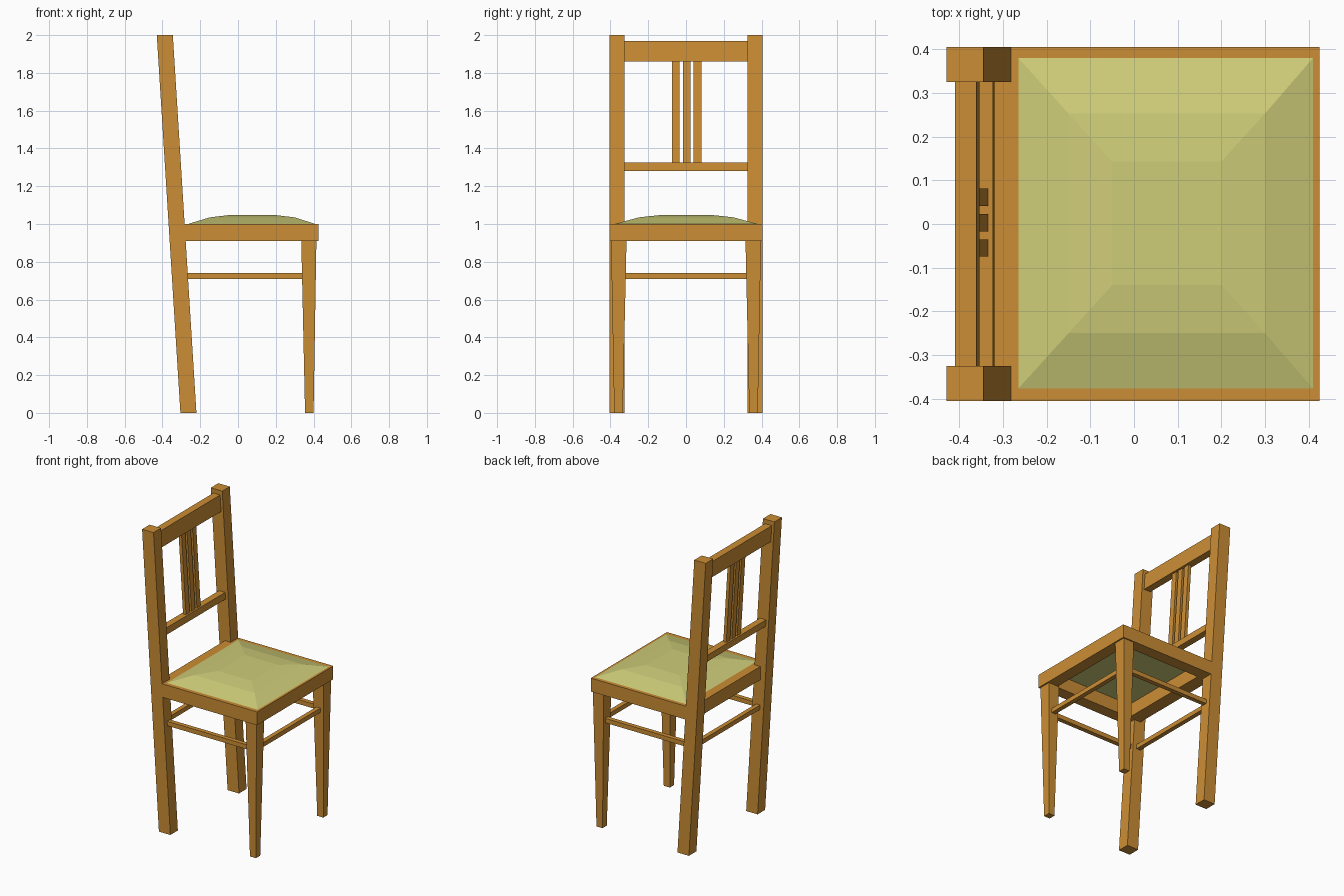
import bpy

if "Cube" in bpy.data.objects:
    bpy.data.objects.remove(bpy.data.objects["Cube"])


def material(name, color):
    m = bpy.data.materials.new(name)
    m.diffuse_color = color
    m.use_nodes = True
    m.node_tree.nodes["Principled BSDF"].inputs["Base Color"].default_value = m.diffuse_color
    return m


WOOD = material("wood", (0.60, 0.27, 0.035, 1))
FABRIC = material("fabric", (0.62, 0.61, 0.19, 1))


def loft(name, rings, mat=WOOD):
    """Solid through stacked rectangles (x0, x1, y0, y1, z), bottom to top."""
    verts, faces = [], []
    for x0, x1, y0, y1, z in rings:
        verts += [(x0, y0, z), (x1, y0, z), (x1, y1, z), (x0, y1, z)]
    for r in range(len(rings) - 1):
        a = r * 4
        for i in range(4):
            j = (i + 1) % 4
            faces.append((a + i, a + j, a + 4 + j, a + 4 + i))
    top = len(verts) - 4
    faces += [(3, 2, 1, 0), (top, top + 1, top + 2, top + 3)]
    mesh = bpy.data.meshes.new(name)
    mesh.from_pydata(verts, [], faces)
    mesh.materials.append(mat)
    obj = bpy.data.objects.new(name, mesh)
    bpy.context.collection.objects.link(obj)
    return obj


def box(name, x0, x1, y0, y1, z0, z1):
    return loft(name, [(x0, x1, y0, y1, z0), (x0, x1, y0, y1, z1)])


def leaning(name, depth, y0, y1, z0, z1):
    """Box that follows the backward lean of the chair back."""
    rings = []
    for z in (z0, z1):
        c = -0.2625 - 0.0625 * z
        rings.append((c - depth / 2, c + depth / 2, y0, y1, z))
    return loft(name, rings)


def mirror_y(obj):
    obj.modifiers.new("mirror", 'MIRROR').use_axis = (False, True, False)


# Legs, side rails and side stretchers, mirrored left to right
mirror_y(leaning("back_post", 0.085, 0.325, 0.405, 0, 2))
mirror_y(loft("front_leg", [(0.355, 0.40, 0.335, 0.38, 0),
                            (0.335, 0.415, 0.315, 0.397, 0.91)]))
mirror_y(box("side_rail", -0.282, 0.425, 0.325, 0.405, 0.91, 1.0))
mirror_y(box("side_stretcher", -0.275, 0.345, 0.343, 0.373, 0.71, 0.74))

# Front and rear members
box("front_rail", 0.345, 0.425, -0.325, 0.325, 0.91, 1.0)
box("rear_rail", -0.325, -0.235, -0.325, 0.325, 0.91, 1.0)
box("front_stretcher", 0.36, 0.39, -0.325, 0.325, 0.71, 0.74)
box("rear_stretcher", -0.323, -0.293, -0.325, 0.325, 0.71, 0.74)

# Backrest
leaning("top_rail", 0.05, -0.325, 0.325, 1.86, 1.97)
leaning("lower_back_rail", 0.045, -0.325, 0.325, 1.28, 1.325)
for y in (-0.055, 0.003, 0.061):
    leaning("back_slat", 0.022, y - 0.02, y + 0.02, 1.325, 1.86)

# Domed seat cushion
loft("seat_cushion", [(-0.265, 0.41, -0.377, 0.38, 1.0),
                      (-0.15, 0.30, -0.25, 0.253, 1.035),
                      (-0.05, 0.20, -0.14, 0.143, 1.047)], FABRIC)
